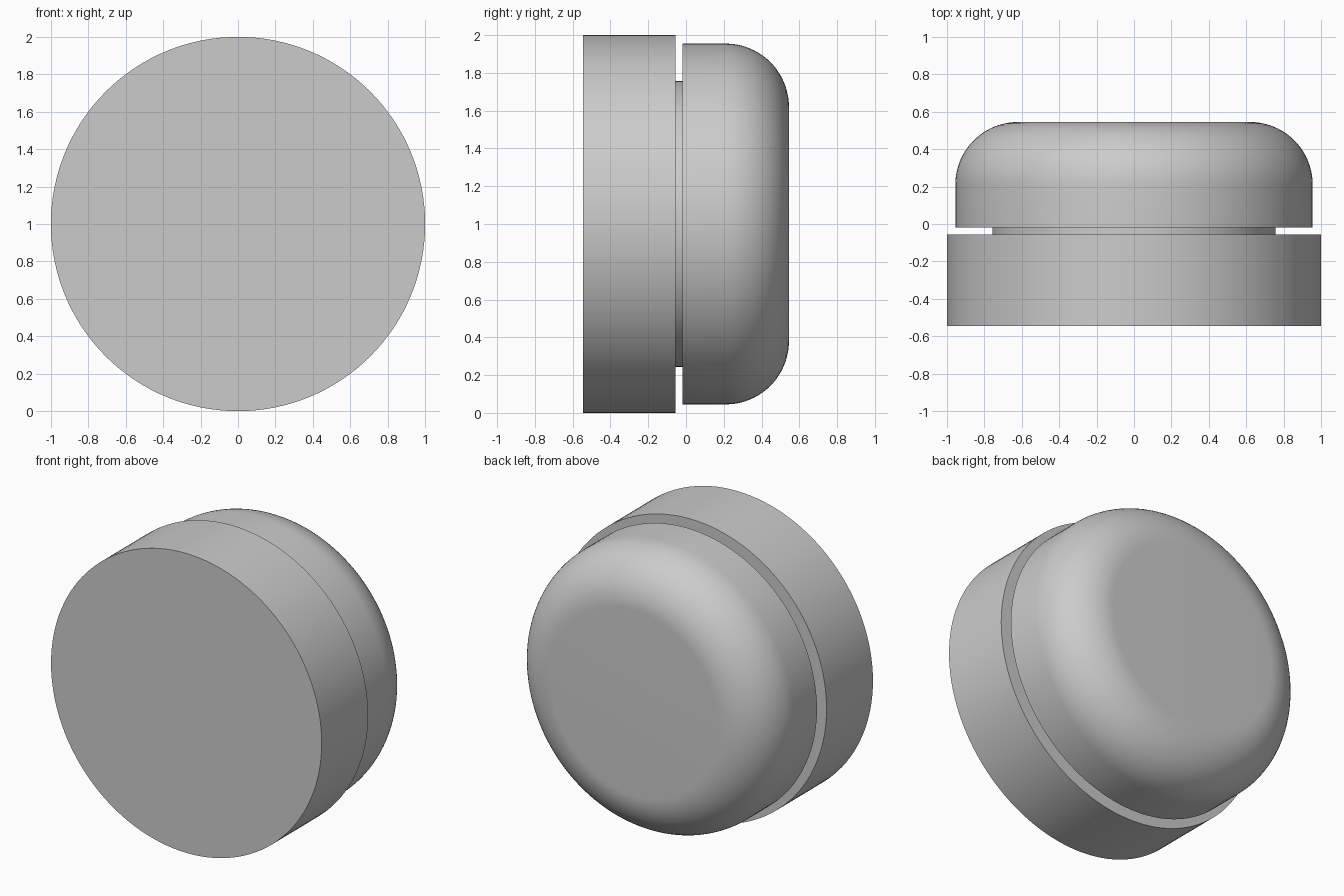
import bpy
import bmesh
from math import sin, cos, pi, radians

cube = bpy.data.objects.get("Cube")
if cube:
    bpy.data.objects.remove(cube, do_unlink=True)

SIDES = 128
CENTRE_Z = 1.0

grey = bpy.data.materials.new("plain grey")
grey.use_nodes = True
colour = (0.6, 0.6, 0.6, 1)
grey.diffuse_color = colour
grey.node_tree.nodes["Principled BSDF"].inputs["Base Color"].default_value = colour


def turned_part(name, profile):
    """Closed solid turned around the y axis from (radius, y) points."""
    bm = bmesh.new()
    rings = []
    for r, y in profile:
        rings.append([bm.verts.new((r * cos(2 * pi * i / SIDES), y, r * sin(2 * pi * i / SIDES)))
                      for i in range(SIDES)])
    for a, b in zip(rings, rings[1:]):
        for i in range(SIDES):
            j = (i + 1) % SIDES
            bm.faces.new((a[i], a[j], b[j], b[i]))
    bm.faces.new(rings[0])
    bm.faces.new(rings[-1])
    bmesh.ops.recalc_face_normals(bm, faces=bm.faces)
    mesh = bpy.data.meshes.new(name)
    bm.to_mesh(mesh)
    bm.free()
    mesh.materials.append(grey)
    obj = bpy.data.objects.new(name, mesh)
    obj.location.z = CENTRE_Z
    bpy.context.collection.objects.link(obj)
    bpy.ops.object.select_all(action="DESELECT")
    obj.select_set(True)
    bpy.context.view_layer.objects.active = obj
    bpy.ops.object.shade_smooth_by_angle(angle=radians(30))
    return obj


# Wide front drum
turned_part("front_drum", [(1, -0.545), (1, -0.055)])

# Narrow neck, sunk a little into both neighbours
turned_part("neck", [(0.757, -0.1), (0.757, 0.02)])

# Back cap with a large rounded rim
radius, back, fillet, steps = 0.955, 0.545, 0.335, 20
rim = [(radius - fillet + fillet * cos(pi / 2 * k / steps),
        back - fillet + fillet * sin(pi / 2 * k / steps)) for k in range(steps + 1)]
turned_part("rounded_back_cap", [(radius, -0.018)] + rim)
